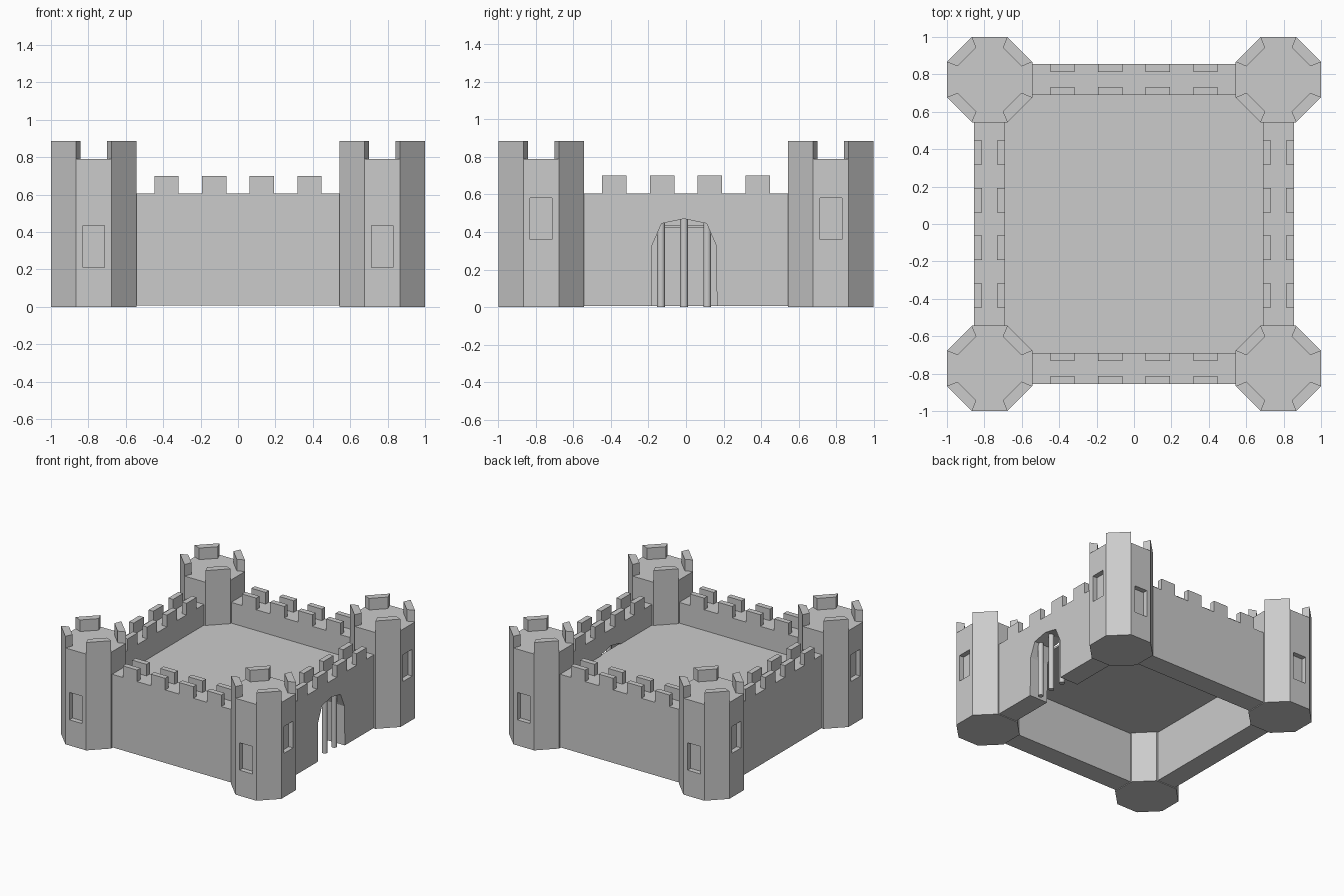
import bpy, bmesh
from math import cos, sin, pi, sqrt
from mathutils import Matrix, Vector

if "Cube" in bpy.data.objects:
    bpy.data.objects.remove(bpy.data.objects["Cube"])

stone = bpy.data.materials.new("grey stone")
stone.use_nodes = True
GREY = (0.6, 0.6, 0.6, 1)
stone.diffuse_color = GREY
stone.node_tree.nodes["Principled BSDF"].inputs["Base Color"].default_value = GREY

CENTRE = 0.772      # tower and wall centre lines
APOTHEM = 0.228     # tower half width
THICK = 0.165       # wall thickness
WALL_TOP, TOWER_TOP = 0.605, 0.79
FLOOR = 0.43


def finish(name, bm, matrix=Matrix()):
    bmesh.ops.recalc_face_normals(bm, faces=bm.faces)
    mesh = bpy.data.meshes.new(name)
    bm.to_mesh(mesh)
    bm.free()
    mesh.transform(matrix)
    mesh.materials.append(stone)
    obj = bpy.data.objects.new(name, mesh)
    bpy.context.collection.objects.link(obj)
    return obj


def extrude(bm, points, offset):
    """Closed prism from an outline; returns the far cap."""
    near = [bm.verts.new(p) for p in points]
    far = [bm.verts.new(Vector(p) + Vector(offset)) for p in points]
    bm.faces.new(near[::-1])
    cap = bm.faces.new(far)
    for i in range(len(near)):
        j = (i + 1) % len(near)
        bm.faces.new((near[i], near[j], far[j], far[i]))
    return cap


def merlon(bm, outline, z, height, chamfer):
    """Block standing at z with a chamfered top."""
    cap = extrude(bm, [(x, y, z) for x, y in outline], (0, 0, height - chamfer))
    bmesh.ops.inset_individual(bm, faces=[cap], thickness=chamfer)
    for v in cap.verts:
        v.co.z = z + height


def rect(x0, x1, y0, y1):
    return [(x0, y0), (x1, y0), (x1, y1), (x0, y1)]


# Corner towers with recessed windows on the two outer faces
def tower(name, sx, sy):
    centre = Matrix.Translation((sx * CENTRE, sy * CENTRE, 0))
    radius = APOTHEM / cos(pi / 8)
    ring = [(radius * cos(a), radius * sin(a))
            for a in (pi / 8 + i * pi / 4 for i in range(8))]
    bm = bmesh.new()
    extrude(bm, [(x, y, 0) for x, y in ring], (0, 0, TOWER_TOP))
    bmesh.ops.recalc_face_normals(bm, faces=bm.faces)
    for normal, low, high in ((Vector((sx, 0, 0)), 0.36, 0.58),
                              (Vector((0, sy, 0)), 0.21, 0.435)):
        face = max(bm.faces, key=lambda f: f.normal.dot(normal))
        side = normal.cross(Vector((0, 0, 1)))
        for depth in (0, 0.04):
            bmesh.ops.inset_individual(bm, faces=[face], thickness=0.01)
            mid = face.calc_center_median().z
            for v in face.verts:
                s = 0.058 if v.co.dot(side) > 0 else -0.058
                z = high if v.co.z > mid else low
                v.co = normal * (APOTHEM - depth) + side * s + Vector((0, 0, z))
    finish(name, bm, centre)

    # Battlements on the diagonal sides
    bm = bmesh.new()
    for i in range(0, 8, 2):
        a, b = Vector(ring[i]), Vector(ring[i + 1])
        merlon(bm, [a, b, b * 0.75, a * 0.75], TOWER_TOP, 0.095, 0.02)
    finish(name + "_battlements", bm, centre)


for fb, sy in (("front", -1), ("back", 1)):
    for lr, sx in (("left", 1), ("right", -1)):
        tower(f"{fb}_{lr}_tower", sx, sy)

# Gate arch outline, along the wall and up
ARCH = [(-0.175, 0), (-0.17, 0.33), (-0.12, 0.445), (0, 0.47),
        (0.12, 0.445), (0.17, 0.33), (0.175, 0)]
GATE_SHIFT = -0.01
BASE = 0.006


# Walls, built along x on the front and turned into place
def wall(name, angle, gate=False):
    turn = Matrix.Rotation(angle, 4, "Z")
    outer, half = -CENTRE - THICK / 2, 0.6
    outline = [(-half, BASE)]
    if gate:
        outline += [(x + GATE_SHIFT, max(z, BASE)) for x, z in ARCH]
    outline += [(half, BASE), (half, WALL_TOP), (-half, WALL_TOP)]
    bm = bmesh.new()
    extrude(bm, [(x, outer, z) for x, z in outline], (0, THICK, 0))
    finish(name, bm, turn)

    # Two rows of battlements
    bm = bmesh.new()
    for y in (outer, outer + THICK - 0.043):
        for i in range(4):
            x = (i - 1.5) * 0.255
            merlon(bm, rect(x - 0.065, x + 0.065, y, y + 0.043), WALL_TOP, 0.095, 0.015)
    finish(name + "_battlements", bm, turn)


wall("front_wall", 0)
wall("left_gate_wall", pi / 2, gate=True)
wall("back_wall", pi)
wall("right_wall", -pi / 2)

# Gate bars
for i, (offset, height) in enumerate(((-0.123, 0.45), (0, 0.475), (0.123, 0.45))):
    bm = bmesh.new()
    bmesh.ops.create_cone(bm, cap_ends=True, segments=24, radius1=0.021,
                          radius2=0.021, depth=height)
    bar = finish(f"gate_bar_{i + 1}", bm,
                 Matrix.Translation((0.795, offset + GATE_SHIFT, height / 2)))
    bpy.ops.object.select_all(action="DESELECT")
    bar.select_set(True)
    bpy.context.view_layer.objects.active = bar
    bpy.ops.object.shade_smooth_by_angle()

# Raised courtyard floor
bm = bmesh.new()
extrude(bm, [(x, y, FLOOR - 0.01) for x, y in rect(-0.7, 0.7, -0.7, 0.7)], (0, 0, 0.015))
finish("courtyard_floor", bm)
